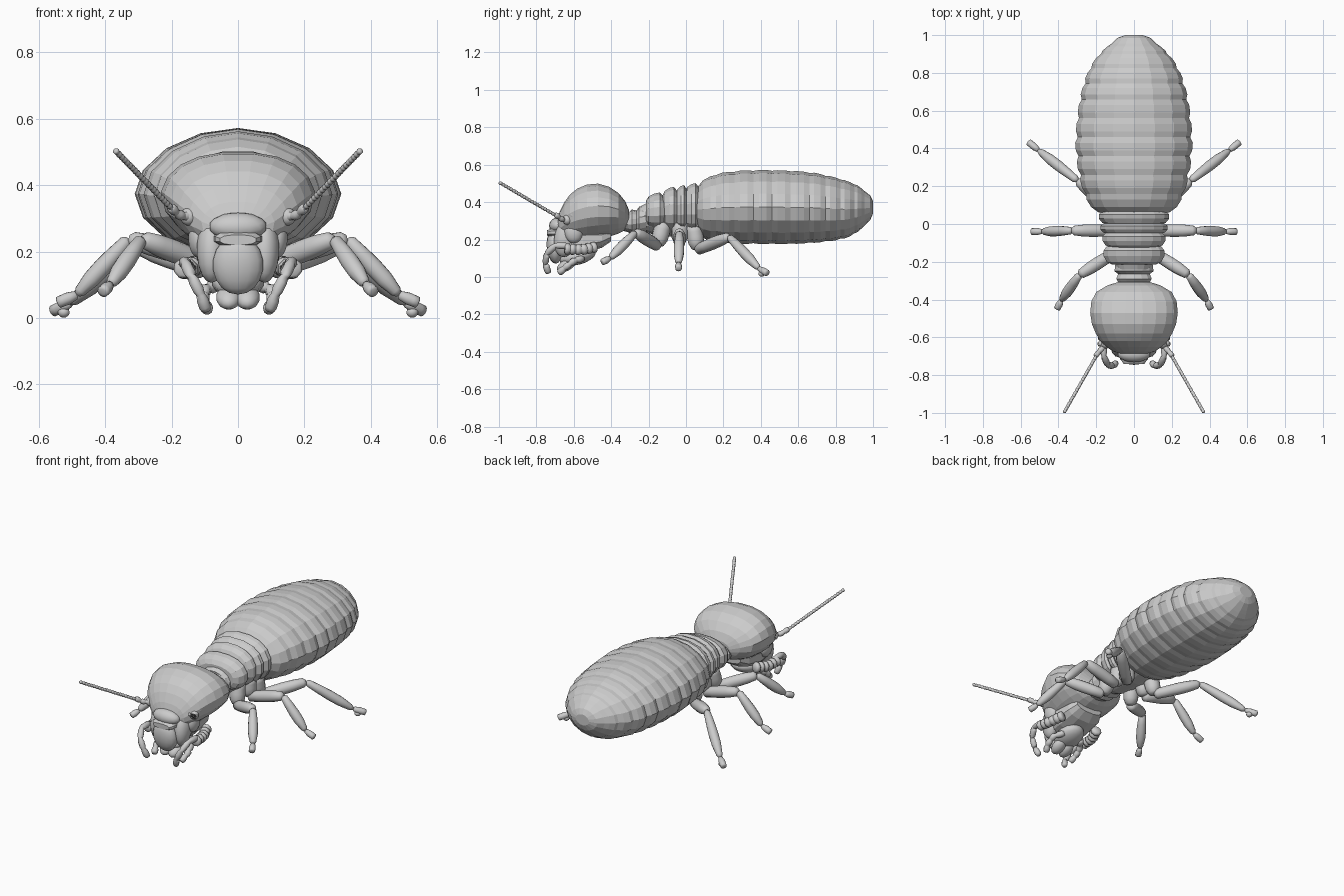
import bpy, bmesh, math
from mathutils import Vector, Matrix

if "Cube" in bpy.data.objects:
    bpy.data.objects.remove(bpy.data.objects["Cube"])


def finish(name, bm, mirror=False, smooth=False):
    bmesh.ops.recalc_face_normals(bm, faces=bm.faces)
    for f in bm.faces:
        f.smooth = smooth
    me = bpy.data.meshes.new(name)
    bm.to_mesh(me)
    bm.free()
    ob = bpy.data.objects.new(name, me)
    bpy.context.collection.objects.link(ob)
    if mirror:
        m = ob.modifiers.new("Mirror", 'MIRROR')
        m.use_axis[0] = True
        m.use_mirror_merge = False
    return ob


def skin(bm, rings):
    rows = [[bm.verts.new(p) for p in r] for r in rings]
    n = len(rows[0])
    for a, b in zip(rows, rows[1:]):
        for i in range(n):
            bm.faces.new((a[i], a[(i + 1) % n], b[(i + 1) % n], b[i]))
    bm.faces.new(rows[0])
    bm.faces.new(rows[-1])


def loft(name, stations, n=16, power=1.0, taper=0.0, shift=0.5):
    """Body shell along y; stations are (y, half width, z low, z high)."""
    bm, rings = bmesh.new(), []
    for y, w, lo, hi in stations:
        ring = []
        for i in range(n):
            a = math.tau * (i + shift) / n
            c = math.copysign(abs(math.cos(a)) ** power, math.cos(a))
            s = math.copysign(abs(math.sin(a)) ** power, math.sin(a))
            k = 1.01 + taper * min(s, 0)
            ring.append((w * c * k, y, (lo + hi) / 2 + (hi - lo) / 2 * s * 1.01))
        rings.append(ring)
    skin(bm, rings)
    return finish(name, bm)


def tube(name, path, n=8):
    """Mirrored limb; path is (x, y, z, radius)."""
    bm, rings = bmesh.new(), []
    pts = [Vector(p[:3]) for p in path]
    for i, p in enumerate(pts):
        d = (pts[min(i + 1, len(pts) - 1)] - pts[max(i - 1, 0)]).normalized()
        u = d.cross(Vector((0.3, 0.2, 1))).normalized()
        v = d.cross(u)
        r = path[i][3]
        rings.append([p + r * (u * math.cos(math.tau * k / n) + v * math.sin(math.tau * k / n))
                      for k in range(n)])
    skin(bm, rings)
    return finish(name, bm, True, True)


def limb(name, a, b, r0, r1, r2):
    """Swollen limb segment from a to b with rounded ends."""
    a, b = Vector(a), Vector(b)
    prof = [(0, r0 * .5), (.05, r0), (.3, (r0 + r1 * 2) / 3), (.5, r1), (.72, r1 * .96), (.94, r2), (1, r2 * .5)]
    return tube(name, [(*a.lerp(b, t), r) for t, r in prof], 12)


def blob(name, c, r, tilt=0, mirror=False):
    bm = bmesh.new()
    bmesh.ops.create_uvsphere(bm, u_segments=14, v_segments=9, radius=1)
    bm.transform(Matrix.Translation(c) @ Matrix.Rotation(tilt, 4, 'X') @ Matrix.Diagonal((*r, 1)))
    return finish(name, bm, mirror, True)


def sample(keys, y):
    for a, b in zip(keys, keys[1:]):
        if y <= b[0]:
            t = (y - a[0]) / (b[0] - a[0])
            return [p + (q - p) * t for p, q in zip(a[1:], b[1:])]
    return keys[-1][1:]


def beads(name, pts, r, count):
    """Chain of beads following a polyline."""
    keys = [(i / (len(pts) - 1), *p) for i, p in enumerate(pts)]
    path = []
    for i in range(count):
        for f, k in ((0.02, .75), (.3, 1), (.75, 1), (.98, .75)):
            path.append((*sample(keys, (i + f) / count), r * k))
    return tube(name, path, 8)


# Abdomen: softly ridged rings along a smooth profile
shape = [(.06, .19, .24, .48), (.1, .235, .20, .525), (.18, .268, .187, .553), (.28, .292, .18, .566),
         (.42, .307, .178, .57), (.56, .298, .178, .566), (.68, .28, .184, .556), (.78, .252, .194, .535),
         (.86, .213, .21, .512), (.92, .162, .243, .487), (.96, .115, .28, .455), (1.0, .05, .335, .41)]
edges = [.06, .16, .26, .36, .46, .56, .66, .745, .825, .9, .955]
rings = []
for a, b in zip(edges, edges[1:]):
    for f, k in ((0, .968), (.3, 1.004), (.7, 1.006)):
        y = a + (b - a) * f
        w, lo, hi = sample(shape, y)
        m, h = (lo + hi) / 2, (hi - lo) / 2 * (.4 + .6 * k)
        rings.append((y, w * k, m - h, m + h))
rings += [(.955, .118, .275, .458), (.985, .088, .305, .435), (1.0, .045, .34, .405)]
loft("abdomen", rings, 16, 1.06, 0, 0)

# Thorax core, neck and back plates
loft("thorax_core", [(-.24, .09, .25, .38), (-.16, .12, .22, .42), (0, .14, .21, .46), (.1, .17, .22, .47)])
loft("neck", [(-.35, .09, .25, .35), (-.31, .085, .24, .34), (-.29, .095, .23, .36), (-.265, .085, .24, .355),
              (-.25, .105, .23, .375), (-.21, .1, .24, .38)], 14)
for name, y0, y1, w, lo, hi in (("front_back_plate", -.215, -.115, .162, .25, .452),
                                ("middle_back_plate", -.125, -.045, .168, .24, .483),
                                ("middle_rear_ridge", -.055, .005, .18, .235, .492),
                                ("rear_back_plate", -.005, .07, .188, .23, .503)):
    d = y1 - y0
    loft(name, [(y0, w * .72, lo + .03, hi - .045), (y0 + d * .15, w * .9, lo + .01, hi - .022),
                (y0 + d * .45, w, lo, hi - .006), (y0 + d * .75, w, lo, hi),
                (y0 + d, w * .88, lo + .02, hi - .025)], 16, .9)

# Head capsule
loft("head", [(-.306, .08, .27, .36), (-.325, .14, .25, .405), (-.36, .2, .232, .448), (-.41, .226, .215, .482),
              (-.47, .232, .203, .499), (-.53, .223, .195, .494), (-.58, .202, .19, .473), (-.62, .178, .19, .441),
              (-.65, .148, .195, .4), (-.675, .11, .2, .35), (-.688, .07, .22, .31)], 20, .87, .28)
loft("lower_head", [(-.40, .09, .19, .26), (-.45, .115, .155, .26), (-.55, .125, .125, .27),
                    (-.64, .11, .12, .28), (-.69, .075, .14, .26)], 12, .8)

# Face plates and mouthparts
blob("upper_face_plate", (0, -.688, .275), (.088, .045, .042), .5)
blob("upper_lip", (0, -.703, .16), (.078, .042, .09), .1)
loft("lip_band", [(-.66, .078, .215, .265), (-.72, .07, .215, .26), (-.742, .055, .22, .25)], 12, .8)
blob("jaw", (.08, -.645, .205), (.045, .06, .1), -.15, True)
blob("cheek", (.118, -.60, .24), (.032, .05, .06), 0, True)
blob("chin_lobe", (.028, -.64, .062), (.038, .055, .03), .5, True)
blob("chin", (0, -.58, .11), (.08, .1, .045), .25)
blob("eye", (.166, -.6, .335), (.018, .025, .028), 0, True)
beads("outer_jaw_feeler_base", [(.125, -.48, .16), (.155, -.56, .145), (.165, -.65, .15)], .031, 6)
beads("outer_jaw_feeler", [(.162, -.62, .165), (.16, -.70, .168), (.14, -.745, .125), (.112, -.752, .07),
                           (.095, -.735, .02)], .018, 4)
beads("lower_lip_feeler", [(.06, -.55, .1), (.1, -.6, .085), (.105, -.64, .055), (.09, -.68, .02)], .019, 4)

# Antennae
blob("antenna_socket", (.148, -.635, .305), (.027, .025, .027), 0, True)
beads("antenna_base", [(.14, -.635, .305), (.175, -.665, .308), (.205, -.70, .335)], .015, 3)
beads("antenna", [(.195, -.69, .325), (.37, -.998, .505)], .0095, 22)

# Legs: hip, base of thigh, knee, ankle, toe
legs = {"front": [(.08, -.12, .29), (.10, -.15, .165), (.29, -.27, .238), (.385, -.405, .1), (.408, -.45, .078)],
        "middle": [(.09, -.03, .29), (.10, -.035, .175), (.33, -.035, .238), (.485, -.04, .07), (.545, -.04, .045)],
        "hind": [(.09, .04, .28), (.10, .06, .145), (.30, .23, .215), (.505, .39, .045), (.56, .435, .02)]}
for side, (hip, base, knee, ankle, toe) in legs.items():
    limb(side + "_hip", hip, base, .045, .045, .03)
    limb(side + "_thigh", base, knee, .03, .034, .026)
    limb(side + "_shin", knee, ankle, .02, .028, .018)
    limb(side + "_foot", ankle, toe, .013, .019, .018)
# Hind claws touching the ground
blob("hind_claw", (.525, .405, .017), (.018, .018, .016), 0, True)
